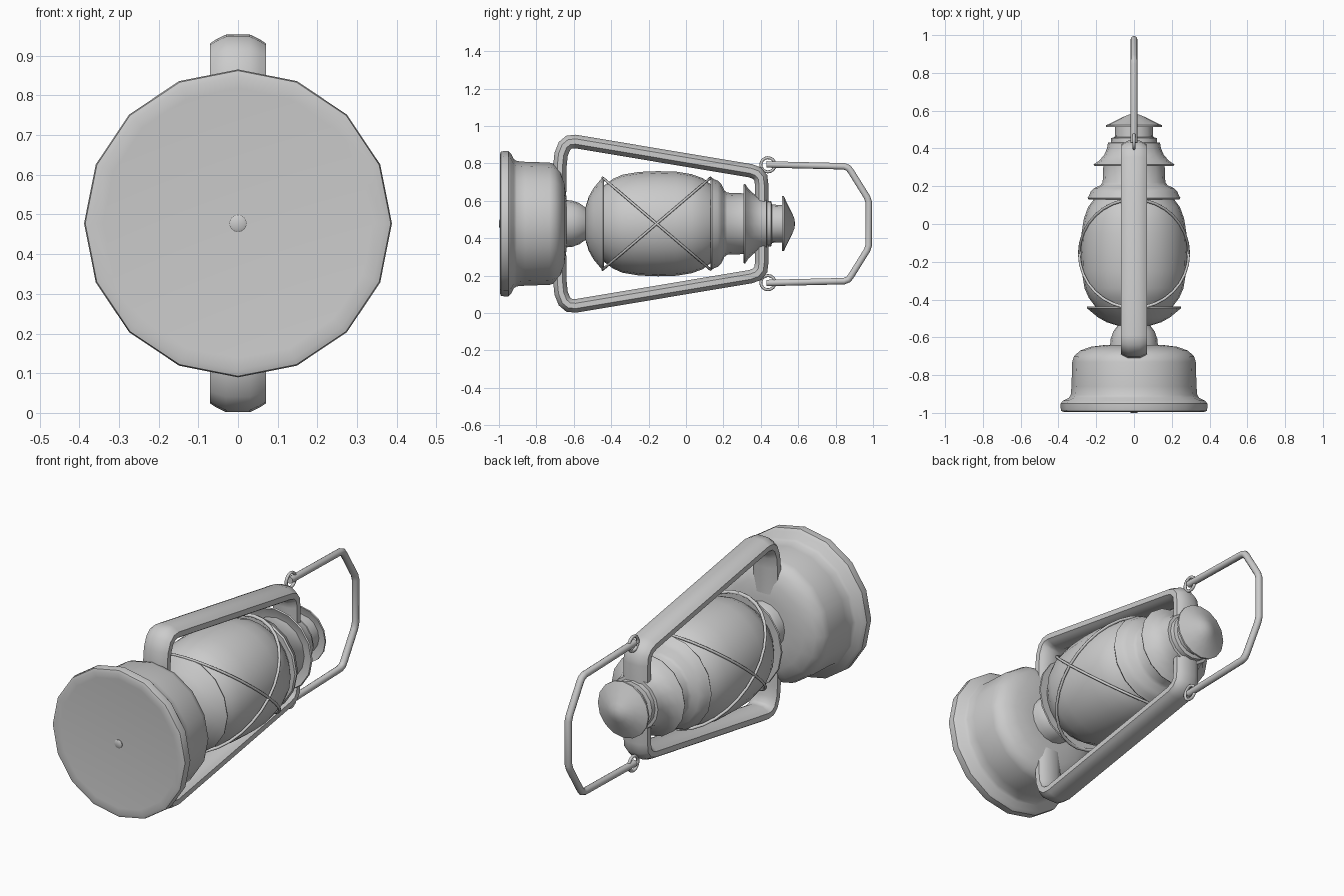
import bpy, bmesh, math
from mathutils import Vector

if "Cube" in bpy.data.objects:
    bpy.data.objects.remove(bpy.data.objects["Cube"])

CZ = 0.4775  # height of the lantern's long axis (it lies along y)


def finish(name, bm, angle=40):
    bmesh.ops.remove_doubles(bm, verts=bm.verts, dist=1e-5)
    bmesh.ops.recalc_face_normals(bm, faces=bm.faces)
    me = bpy.data.meshes.new(name)
    bm.to_mesh(me)
    bm.free()
    ob = bpy.data.objects.new(name, me)
    bpy.context.collection.objects.link(ob)
    bpy.context.view_layer.objects.active = ob
    ob.select_set(True)
    bpy.ops.object.shade_smooth_by_angle(angle=math.radians(angle))
    ob.select_set(False)
    return ob


def lathe(name, profile, n=16):
    """Spin (y, radius) points around the long axis."""
    bm = bmesh.new()
    rings = []
    for y, r in profile:
        rings.append([bm.verts.new((r * math.sin(2 * math.pi * i / n), y,
                                    CZ + r * math.cos(2 * math.pi * i / n))) for i in range(n)])
    for a, b in zip(rings, rings[1:]):
        for i in range(n):
            j = (i + 1) % n
            bm.faces.new((a[i], a[j], b[j], b[i]))
    bmesh.ops.dissolve_degenerate(bm, dist=1e-6, edges=bm.edges)
    return finish(name, bm)


def sweep(name, path, section):
    """Sweep an (x, outward) section along a (y, z offset) path with mitred corners."""
    bm = bmesh.new()
    pts = [Vector(p) for p in path]
    rings = []
    for i, p in enumerate(pts):
        d0 = (p - pts[i - 1]).normalized() if i else (pts[1] - p).normalized()
        d1 = (pts[i + 1] - p).normalized() if i < len(pts) - 1 else d0
        t = (d0 + d1).normalized()
        nrm = Vector((-t.y, t.x)) / max(t.dot(d0), 0.5)
        rings.append([bm.verts.new((x, p.x + nrm.x * o, CZ + p.y + nrm.y * o)) for x, o in section])
    n = len(section)
    for a, b in zip(rings, rings[1:]):
        for i in range(n):
            j = (i + 1) % n
            bm.faces.new((a[i], a[j], b[j], b[i]))
    bm.faces.new(rings[0])
    bm.faces.new(rings[-1])
    return finish(name, bm, 50)


def mirrored(path):
    return path + [(y, -z) for y, z in reversed(path) if z > 1e-6]


def ring(name, loc, major, minor, rot, scale=(1, 1, 1), segs=32):
    bpy.ops.mesh.primitive_torus_add(location=loc, rotation=rot, major_radius=major,
                                     minor_radius=minor, major_segments=segs, minor_segments=8)
    ob = bpy.context.object
    ob.name = name
    ob.scale = scale
    bpy.ops.object.shade_smooth()
    ob.select_set(False)


# Fuel tank base with its flared foot
lathe("tank_base", [(-0.992, 0), (-0.992, 0.34), (-0.995, 0.37), (-0.99, 0.385), (-0.975, 0.388),
                    (-0.95, 0.388), (-0.935, 0.375), (-0.92, 0.345), (-0.905, 0.335), (-0.86, 0.331),
                    (-0.73, 0.327), (-0.70, 0.318), (-0.67, 0.285), (-0.65, 0.23), (-0.64, 0.15),
                    (-0.64, 0)])
lathe("base_screw", [(-1.0, 0), (-1.0, 0.015), (-0.996, 0.022), (-0.97, 0.022), (-0.97, 0)])

# Burner neck and bowl
lathe("burner_neck", [(-0.66, 0), (-0.66, 0.128), (-0.61, 0.124), (-0.57, 0.11), (-0.545, 0.092),
                      (-0.52, 0.075), (-0.50, 0)])
lathe("burner_bowl", [(-0.535, 0), (-0.537, 0.09), (-0.52, 0.145), (-0.495, 0.19), (-0.445, 0.25),
                      (-0.438, 0.248), (-0.44, 0.2), (-0.44, 0)])

# Glass globe
lathe("globe", [(-0.46, 0), (-0.46, 0.19), (-0.43, 0.21), (-0.39, 0.24), (-0.34, 0.262), (-0.25, 0.277),
                (-0.15, 0.281), (-0.05, 0.278), (0.03, 0.265), (0.09, 0.243), (0.14, 0.205),
                (0.15, 0)], 24)

# Chimney: globe collar, skirt and vent
lathe("globe_collar", [(0.13, 0), (0.13, 0.24), (0.138, 0.246), (0.15, 0.238), (0.17, 0.23), (0.19, 0.21),
                       (0.205, 0.178), (0.22, 0.166), (0.32, 0.162), (0.32, 0)])
lathe("chimney_skirt", [(0.325, 0), (0.325, 0.165), (0.308, 0.21), (0.315, 0.214), (0.335, 0.185),
                        (0.365, 0.158), (0.40, 0.143), (0.43, 0.138), (0.432, 0.123), (0.455, 0.121),
                        (0.46, 0.102), (0.53, 0.1), (0.53, 0)])
lathe("chimney_cap", [(0.53, 0), (0.53, 0.1), (0.514, 0.147), (0.523, 0.147), (0.55, 0.09),
                      (0.57, 0.05), (0.58, 0.025), (0.583, 0)])

# Flattened side tubes joining the tank to the chimney
section = [(0.07, -0.014), (0.07, 0.014), (0.055, 0.024), (0.03, 0.036), (-0.03, 0.036), (-0.055, 0.024),
           (-0.07, 0.014), (-0.07, -0.014), (-0.055, -0.024), (-0.03, -0.036), (0.03, -0.036), (0.055, -0.024)]
sweep("side_frame", mirrored([(-0.675, 0.17), (-0.674, 0.31), (-0.668, 0.37), (-0.65, 0.415),
                              (-0.625, 0.436), (-0.59, 0.4395), (0.345, 0.283), (0.38, 0.27),
                              (0.40, 0.245), (0.405, 0.205), (0.405, 0)]), section)

# Carrying handle
circle = [(0.018 * math.cos(a * math.pi / 5), 0.018 * math.sin(a * math.pi / 5)) for a in range(10)]
sweep("handle", mirrored([(0.43, 0.317), (0.845, 0.307), (0.868, 0.298), (0.882, 0.28),
                          (0.968, 0.142), (0.977, 0.115)]), circle)

# Handle eyelets and crossed guard wires, one pair of each
tilt = math.atan2(0.245, 0.288)
for s, side in ((1, "upper"), (-1, "lower")):
    ring(side + "_eyelet", (0, 0.438, CZ + s * 0.315), 0.038, 0.008, (0, math.pi / 2, 0), segs=16)
    ring(side + "_guard_wire", (0, -0.157, CZ), 0.29, 0.007, (s * tilt, 0, 0), (1, 1.3, 1))
